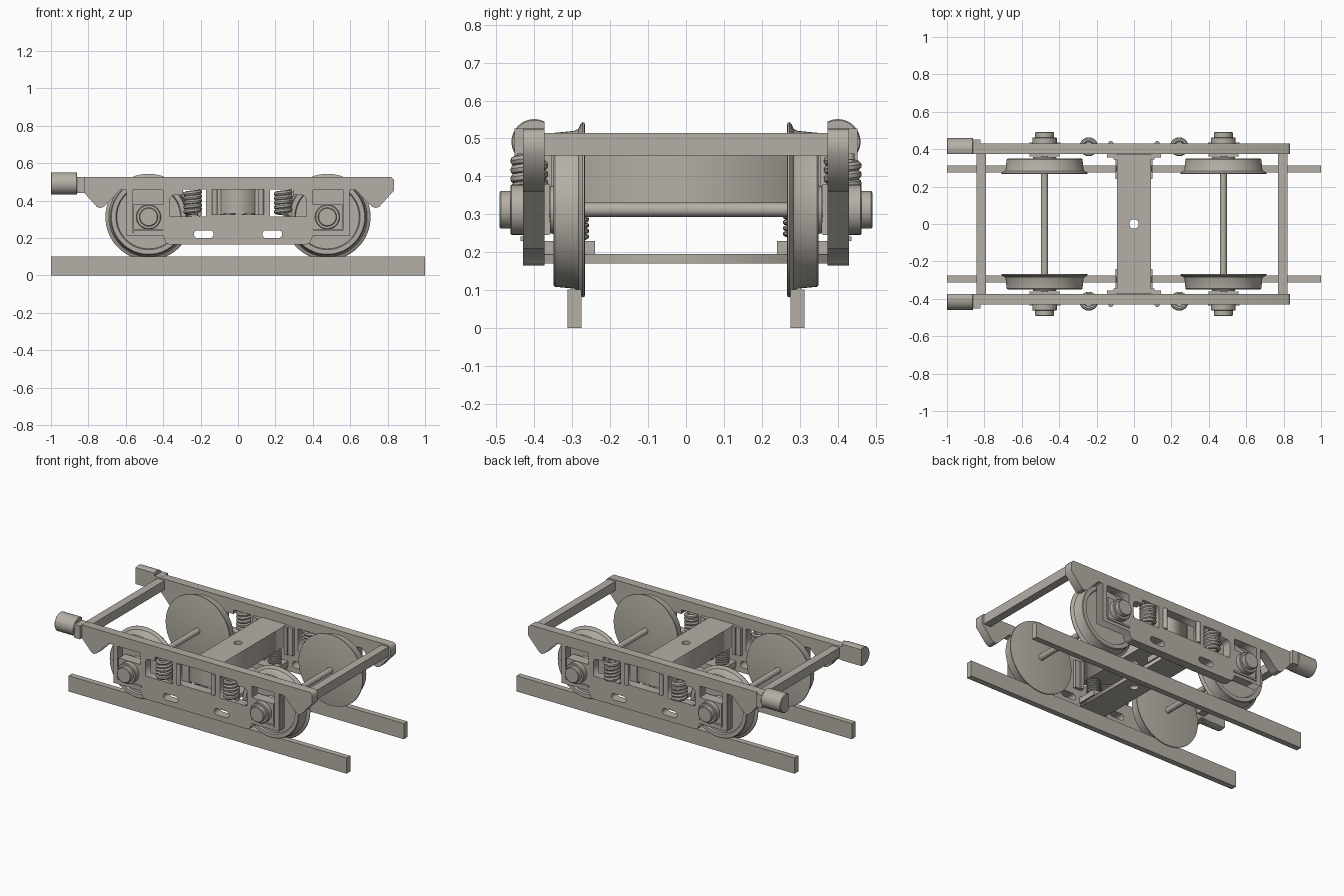
import bpy, bmesh, math
from mathutils import Matrix, Vector

if "Cube" in bpy.data.objects:
    bpy.data.objects.remove(bpy.data.objects["Cube"], do_unlink=True)

steel = bpy.data.materials.new("warm_grey_steel")
GREY = (0.46, 0.43, 0.38, 1)
steel.use_nodes = True
steel.diffuse_color = GREY
steel.node_tree.nodes["Principled BSDF"].inputs["Base Color"].default_value = GREY


def finish(name, mesh, smooth=False):
    mesh.materials.clear()
    mesh.materials.append(steel)
    obj = bpy.data.objects.new(name, mesh)
    bpy.context.collection.objects.link(obj)
    if smooth:
        bpy.ops.object.select_all(action='DESELECT')
        obj.select_set(True)
        bpy.context.view_layer.objects.active = obj
        bpy.ops.object.shade_smooth_by_angle(angle=math.radians(35))
    return obj


def from_bmesh(name, bm, smooth=False):
    bmesh.ops.recalc_face_normals(bm, faces=bm.faces)
    mesh = bpy.data.meshes.new(name)
    bm.to_mesh(mesh)
    bm.free()
    return finish(name, mesh, smooth)


def box(name, x, y, z):
    """Box from (low, high) pairs."""
    bm = bmesh.new()
    size = [abs(p[1] - p[0]) for p in (x, y, z)]
    mid = Vector([(p[0] + p[1]) / 2 for p in (x, y, z)])
    bmesh.ops.create_cube(bm, size=1, matrix=Matrix.Translation(mid) @ Matrix.Diagonal((*size, 1)))
    return from_bmesh(name, bm)


def lathe(name, profile, origin, axis, segs=48, clip=None):
    """Turn (distance, radius) pairs about a unit axis; clip is an optional (point, normal) cut."""
    bm = bmesh.new()
    axis = Vector(axis)
    up = Vector((0, 0, 1)) if abs(axis.z) < 0.5 else Vector((1, 0, 0))
    side = axis.cross(up)
    rings = []
    for d, r in profile:
        ring = []
        for i in range(segs):
            a = math.tau * i / segs
            ring.append(bm.verts.new(Vector(origin) + axis * d + r * (up * math.cos(a) + side * math.sin(a))))
        rings.append(ring)
    for a, b in zip(rings, rings[1:]):
        for i in range(segs):
            j = (i + 1) % segs
            bm.faces.new((a[i], a[j], b[j], b[i]))
    bm.faces.new(rings[0])
    bm.faces.new(rings[-1])
    if clip:
        geom = bm.verts[:] + bm.edges[:] + bm.faces[:]
        cut = bmesh.ops.bisect_plane(bm, geom=geom, plane_co=clip[0], plane_no=clip[1], clear_outer=True)
        edges = [e for e in cut["geom_cut"] if isinstance(e, bmesh.types.BMEdge)]
        bmesh.ops.holes_fill(bm, edges=edges, sides=0)
    return from_bmesh(name, bm, True)


def curve_mesh(name, curve, matrix=Matrix(), smooth=False):
    temp = bpy.data.objects.new(name, curve)
    bpy.context.collection.objects.link(temp)
    bpy.context.view_layer.update()
    deps = bpy.context.evaluated_depsgraph_get()
    mesh = bpy.data.meshes.new_from_object(temp.evaluated_get(deps))
    bpy.data.objects.remove(temp)
    mesh.transform(matrix)
    return finish(name, mesh, smooth)


def plate(name, loops, thick, matrix):
    """Flat plate from an outline followed by its holes."""
    curve = bpy.data.curves.new(name, 'CURVE')
    curve.dimensions, curve.fill_mode, curve.extrude = '2D', 'BOTH', thick / 2
    for pts in loops:
        sp = curve.splines.new('POLY')
        sp.points.add(len(pts) - 1)
        for p, (u, v) in zip(sp.points, pts):
            p.co = (u, v, 0, 1)
        sp.use_cyclic_u = True
    return curve_mesh(name, curve, matrix)


def spring(name, x, y, z0, z1, radius, wire, turns):
    curve = bpy.data.curves.new(name, 'CURVE')
    curve.dimensions, curve.bevel_depth, curve.bevel_resolution = '3D', wire, 2
    curve.use_fill_caps = True
    n = turns * 20
    sp = curve.splines.new('POLY')
    sp.points.add(n)
    for i, p in enumerate(sp.points):
        a = math.tau * turns * i / n
        z = z0 + wire + (z1 - z0 - 2 * wire) * i / n
        p.co = (x + radius * math.cos(a), y + radius * math.sin(a), z, 1)
    return curve_mesh(name, curve, smooth=True)


def rect(x0, x1, z0, z1):
    return [(x0, z0), (x1, z0), (x1, z1), (x0, z1)]


def disc(cx, cz, r, half=0, n=24):
    """Circle, or a capsule when half is above zero."""
    pts = []
    for i in range(n):
        a = math.tau * (i + 0.5) / n
        pts.append((cx + math.copysign(half, math.cos(a)) + r * math.cos(a), cz + r * math.sin(a)))
    return pts


# Side frame: half outline and half set of holes, mirrored in x
half = [(0.365, 0.165), (0.385, 0.172), (0.4, 0.21), (0.595, 0.21), (0.595, 0.455), (0.63, 0.455),
        (0.715, 0.368), (0.735, 0.36), (0.755, 0.366), (0.835, 0.455), (0.835, 0.51), (0.82, 0.525)]
outline = half + [(-x, z) for x, z in reversed(half)]
holes = [rect(-0.14, 0.14, 0.325, 0.46)]
for s in (-1, 1):
    holes.append([(s * x, z) for x, z in rect(0.4, 0.565, 0.23, 0.455)])
    holes.append([(s * x, z) for x, z in ((0.17, 0.315), (0.365, 0.315), (0.365, 0.41), (0.355, 0.425),
                                          (0.34, 0.43), (0.295, 0.43), (0.295, 0.458), (0.17, 0.458))])
    holes.append(disc(s * 0.183, 0.22, 0.021, 0.032))

WHEEL_X, AXLE_Z = 0.478, 0.312
for s, side in ((-1, "right"), (1, "left")):
    def span(a, b):
        return tuple(sorted((s * a, s * b)))

    box(f"{side}_rail", (-1, 1), span(0.275, 0.312), (0, 0.102))
    plate(f"{side}_side_frame", [outline] + holes, 0.057,
          Matrix.Translation((0, s * 0.4015, 0)) @ Matrix.Rotation(math.pi / 2, 4, 'X'))

    # Buffers with a flat inner side
    lathe(f"{side}_buffer", [(0, 0.056), (0.004, 0.06), (0.136, 0.06), (0.14, 0.057)],
          (-1, s * 0.4, 0.491), (1, 0, 0), clip=((0, s * 0.373, 0), (0, -s, 0)))
    box(f"{side}_buffer_base", (-0.862, -0.82), span(0.373, 0.452), (0.44, 0.526))

    # Wheels, axle boxes and suspension springs
    for e, end in ((-1, "rear"), (1, "front")):
        tag, x = f"{side}_{end}", e * WHEEL_X
        lathe(f"{tag}_wheel", [(0.266, 0.222), (0.268, 0.23), (0.273, 0.231), (0.279, 0.224), (0.284, 0.213),
                               (0.294, 0.208), (0.345, 0.203), (0.349, 0.199), (0.349, 0.175),
                               (0.338, 0.17), (0.338, 0.066), (0.358, 0.062)],
              (x, 0, AXLE_Z), (0, s, 0), 64)
        box(f"{tag}_axle_box", (x - 0.08, x + 0.08), span(0.36, 0.43), (0.245, 0.38))
        box(f"{tag}_horn_tie", (x - 0.082, x + 0.085), span(0.375, 0.436), (0.23, 0.242))
        lathe(f"{tag}_bearing_cap", [(0.42, 0.066), (0.46, 0.066), (0.463, 0.062), (0.463, 0.05),
                                     (0.488, 0.05), (0.491, 0.046)], (x, 0, AXLE_Z), (0, s, 0), 32)
        spring(f"{tag}_spring", e * 0.242, s * 0.413, 0.315, 0.46, 0.037, 0.0135, 5)
        spring(f"{tag}_bolster_spring", e * 0.055, s * 0.297, 0.23, 0.335, 0.035, 0.007, 6)

        # Guides on both sides of the bolster end
        box(f"{tag}_guide", (min(e * 0.1, e * 0.145), max(e * 0.1, e * 0.145)), span(0.355, 0.374), (0.28, 0.46))
        box(f"{tag}_guide_lip", (min(e * 0.09, e * 0.11), max(e * 0.09, e * 0.11)), span(0.345, 0.374), (0.28, 0.46))
        lathe(f"{tag}_guide_rod", [(0.325, 0.014), (0.46, 0.014)], (e * 0.124, s * 0.43, 0), (0, 0, 1), 16)

    box(f"{side}_spring_seat", (-0.1, 0.1), span(0.24, 0.374), (0.194, 0.23))

# Axles
for e, end in ((-1, "rear"), (1, "front")):
    lathe(f"{end}_axle", [(-0.42, 0.019), (0.42, 0.019)], (e * WHEEL_X, 0, AXLE_Z), (0, 1, 0), 24)

# Cross members
box("front_crossbar", (0.77, 0.822), (-0.38, 0.38), (0.455, 0.515))
box("rear_crossbar", (-0.842, -0.79), (-0.38, 0.38), (0.455, 0.515))
hole = disc(0, 0, 0.025)
plate("bolster", [rect(-0.09, 0.09, -0.372, 0.372), hole], 0.135, Matrix.Translation((0, 0, 0.3975)))
plate("spring_plank", [rect(-0.09, 0.09, -0.376, 0.376), hole], 0.024, Matrix.Translation((0, 0, 0.183)))
